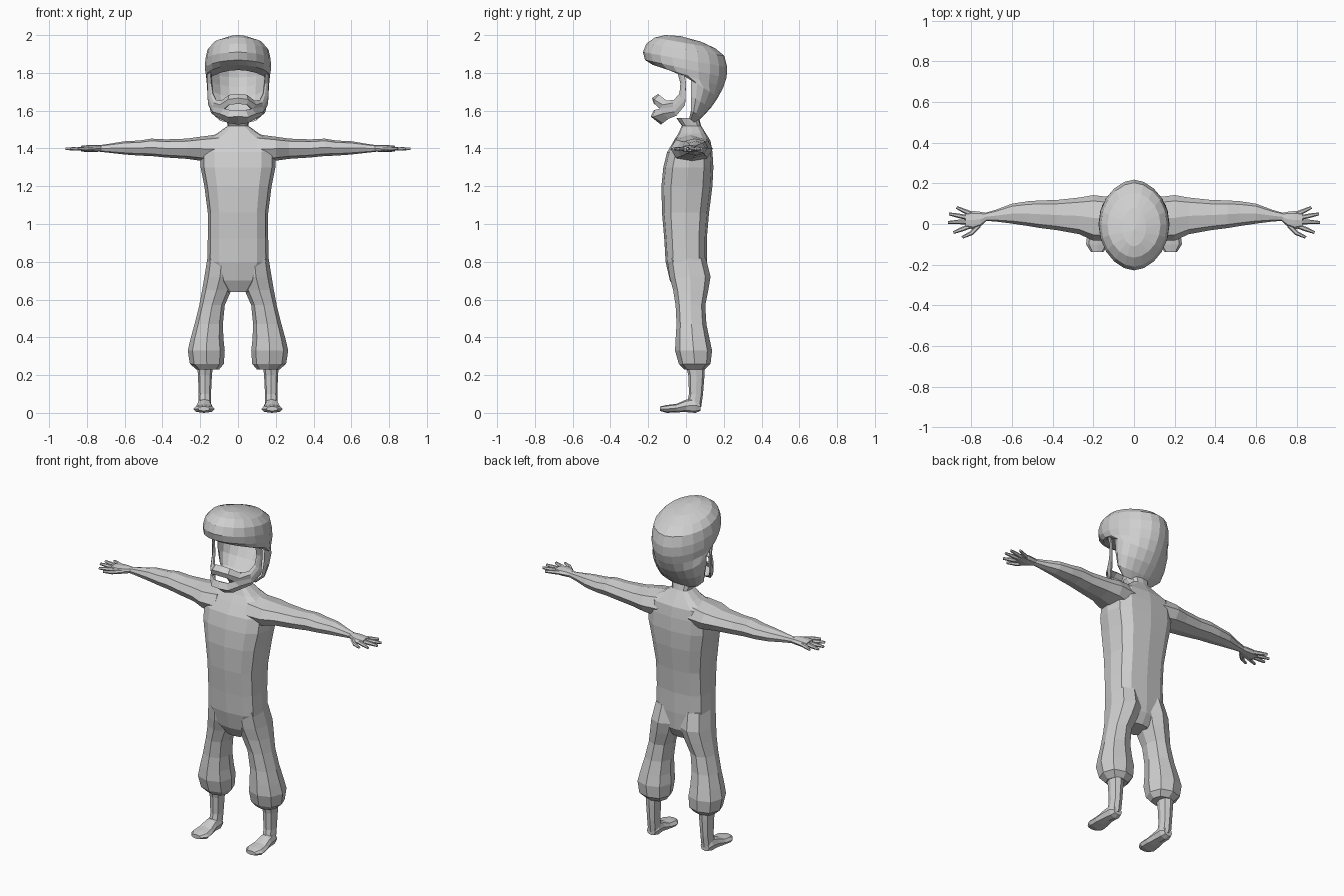
import bpy, bmesh, math
from mathutils import Vector

grey = bpy.data.materials.new("plain_grey")
grey.diffuse_color = (0.62, 0.62, 0.62, 1)


def finish(name, bm, mirror=False, thickness=0):
    bmesh.ops.remove_doubles(bm, verts=bm.verts, dist=0.0005)
    bmesh.ops.recalc_face_normals(bm, faces=bm.faces)
    me = bpy.data.meshes.new(name)
    bm.to_mesh(me)
    bm.free()
    me.materials.append(grey)
    ob = bpy.data.objects.new(name, me)
    bpy.context.collection.objects.link(ob)
    if mirror:
        ob.modifiers.new("mirror", 'MIRROR').use_mirror_objects = False if hasattr(
            bpy.types.MirrorModifier, "use_mirror_objects") else None
    if thickness:
        s = ob.modifiers.new("thickness", 'SOLIDIFY')
        s.thickness = thickness
        s.offset = 0
    return ob


def bridge(bm, rings, closed=True, keep=lambda r, i: True):
    vs = [[bm.verts.new(p) for p in ring] for ring in rings]
    n = len(vs[0])
    for r in range(len(vs) - 1):
        for i in range(n if closed else n - 1):
            j = (i + 1) % n
            if keep(r, i):
                bm.faces.new((vs[r][i], vs[r][j], vs[r + 1][j], vs[r + 1][i]))
    return vs


def loft(bm, rings, start=True, end=True):
    vs = bridge(bm, rings)
    if start:
        bm.faces.new(vs[0])
    if end:
        bm.faces.new(vs[-1])


def oval(axis, pos, a0, a1, b0, b1, n=8, power=0.85):
    """Rounded cross-section across one axis, from its limits on the other two."""
    pts = []
    for i in range(n):
        t = 2 * math.pi * (i + 0.0) / n
        c, s = math.cos(t), math.sin(t)
        a = (a0 + a1) / 2 + (a1 - a0) / 2 * math.copysign(abs(c) ** power, c)
        b = (b0 + b1) / 2 + (b1 - b0) / 2 * math.copysign(abs(s) ** power, s)
        pts.append({'x': (pos, a, b), 'y': (a, pos, b), 'z': (a, b, pos)}[axis])
    return pts


def mirrored(name, bm):
    """Copy the half across x = 0 and finish it as one object."""
    geo = bmesh.ops.duplicate(bm, geom=bm.verts[:] + bm.edges[:] + bm.faces[:])["geom"]
    for v in geo:
        if isinstance(v, bmesh.types.BMVert):
            v.co.x = -v.co.x
    return finish(name, bm)


# Torso with hips and open neck: z, half width, front, back
bm = bmesh.new()
loft(bm, [oval('z', z, -w, w, f, b, 12, 0.68) for z, w, f, b in [
    (0.64, 0.06, -0.05, 0.07), (0.70, 0.115, -0.085, 0.105), (0.80, 0.163, -0.108, 0.11),
    (0.92, 0.16, -0.115, 0.11), (1.06, 0.16, -0.127, 0.122), (1.20, 0.178, -0.13, 0.14),
    (1.30, 0.198, -0.12, 0.145), (1.38, 0.20, -0.10, 0.14), (1.44, 0.185, -0.065, 0.13),
    (1.48, 0.11, -0.04, 0.105), (1.52, 0.055, -0.022, 0.08), (1.56, 0.062, -0.05, 0.07)]],
    end=False)
finish("torso", bm)

# Puffy trouser legs: z, inner x, outer x, front, back
bm = bmesh.new()
loft(bm, [oval('z', *r) for r in [
    (0.82, 0.01, 0.162, -0.10, 0.105), (0.72, 0.012, 0.178, -0.087, 0.13),
    (0.65, 0.035, 0.19, -0.068, 0.118), (0.57, 0.07, 0.205, -0.055, 0.102),
    (0.47, 0.08, 0.23, -0.05, 0.108), (0.39, 0.077, 0.252, -0.055, 0.125),
    (0.33, 0.07, 0.266, -0.058, 0.138), (0.26, 0.075, 0.255, -0.038, 0.13),
    (0.23, 0.10, 0.22, -0.01, 0.10)]])
mirrored("trouser_legs", bm)

# Shins
bm = bmesh.new()
loft(bm, [oval('z', *r) for r in [
    (0.25, 0.132, 0.216, 0.0, 0.10), (0.20, 0.138, 0.212, 0.012, 0.098),
    (0.10, 0.143, 0.208, 0.016, 0.09), (0.03, 0.143, 0.21, 0.0, 0.08)]])
mirrored("shins", bm)

# Feet: y, inner x, outer x, bottom, top
bm = bmesh.new()
loft(bm, [oval('y', *r) for r in [
    (0.076, 0.15, 0.205, 0.01, 0.055), (0.05, 0.14, 0.215, 0.0, 0.08),
    (0.0, 0.14, 0.22, 0.004, 0.07), (-0.05, 0.13, 0.23, 0.003, 0.048),
    (-0.10, 0.124, 0.236, 0.0, 0.042), (-0.137, 0.15, 0.212, 0.01, 0.034)]])
mirrored("feet", bm)

# Arms: x, front, back, bottom, top
bm = bmesh.new()
loft(bm, [oval('x', *r) for r in [
    (0.10, -0.08, 0.13, 1.32, 1.475), (0.20, -0.082, 0.142, 1.335, 1.462),
    (0.27, -0.05, 0.13, 1.345, 1.452), (0.38, -0.03, 0.118, 1.352, 1.448),
    (0.46, -0.02, 0.116, 1.36, 1.452), (0.52, -0.01, 0.112, 1.362, 1.442),
    (0.60, 0.002, 0.10, 1.368, 1.438), (0.68, 0.012, 0.07, 1.377, 1.425),
    (0.735, 0.016, 0.054, 1.383, 1.417)]])
mirrored("arms", bm)

# Hands: palm, then five digits as tapered tubes
bm = bmesh.new()
loft(bm, [oval('x', *r) for r in [
    (0.725, 0.016, 0.054, 1.384, 1.416), (0.755, -0.012, 0.06, 1.381, 1.419),
    (0.79, -0.026, 0.064, 1.38, 1.418), (0.83, -0.018, 0.058, 1.384, 1.414)]])
digits = [((0.76, -0.005), (0.80, -0.045), (0.845, -0.066)),
          ((0.81, -0.012), (0.85, -0.027), (0.888, -0.042)),
          ((0.82, 0.010), (0.865, 0.010), (0.914, 0.008)),
          ((0.82, 0.032), (0.865, 0.041), (0.91, 0.05)),
          ((0.80, 0.05), (0.835, 0.064), (0.873, 0.082))]
for path in digits:
    d = (Vector(path[2]) - Vector(path[0])).normalized()
    rings = []
    for (x, y), r in zip(path, (0.012, 0.011, 0.007)):
        rings.append([(x - d.y * r * math.cos(k * math.pi / 3),
                       y + d.x * r * math.cos(k * math.pi / 3),
                       1.398 + r * math.sin(k * math.pi / 3)) for k in range(6)])
    loft(bm, rings)
mirrored("hands", bm)

# Head shell with an overhanging fringe and an open face:
# front z, back z, front y, back y, half width
N = 20
levels = [(2.0, 1.965, -0.11, 0.08, 0.06), (1.987, 1.93, -0.165, 0.155, 0.13),
          (1.955, 1.89, -0.21, 0.203, 0.162), (1.91, 1.83, -0.228, 0.218, 0.173),
          (1.868, 1.775, -0.217, 0.215, 0.175), (1.842, 1.725, -0.175, 0.198, 0.169),
          (1.815, 1.67, -0.05, 0.17, 0.165), (1.71, 1.615, -0.03, 0.132, 0.16),
          (1.62, 1.565, -0.005, 0.085, 0.145), (1.57, 1.535, 0.0, 0.05, 0.10)]
rings = []
for zf, zb, f, b, w in levels:
    ring = []
    for i in range(N):
        t = 2 * math.pi * i / N
        s, k = math.sin(t), (1 - math.cos(t)) / 2
        x = w * math.copysign(abs(s) ** 1.1, s)
        ring.append((x, f + (b - f) * k, zf + (zb - zf) * k))
    rings.append(ring)
bm = bmesh.new()
vs = bridge(bm, rings, keep=lambda r, i: r < 6 or 4 <= i < N - 4)
# crown ridge runs front to back
crown = bm.verts.new((0, -0.03, 1.995))
for i in range(N):
    bm.faces.new((vs[0][i], vs[0][(i + 1) % N], crown))
bmesh.ops.delete(bm, geom=[v for v in bm.verts if not v.link_faces], context='VERTS')
finish("head_shell", bm)


def half_strip(bm, stations):
    """Strip given as rows of points on the right, mirrored to the left."""
    for sx in (1, -1):
        bridge(bm, [[(sx * x, y, z) for x, y, z in row] for row in stations], closed=False)


# Open mouth: upper lip, lower lip with chin, and cheek straps up to the fringe
bm = bmesh.new()
half_strip(bm, [
    [(0, -0.145, 1.685), (0, -0.175, 1.665), (0, -0.165, 1.637)],
    [(0.045, -0.14, 1.68), (0.05, -0.165, 1.658), (0.045, -0.158, 1.633)],
    [(0.085, -0.10, 1.65), (0.092, -0.12, 1.63), (0.07, -0.135, 1.61)]])
half_strip(bm, [
    [(0, -0.165, 1.602), (0, -0.182, 1.57), (0, -0.13, 1.53)],
    [(0.04, -0.16, 1.602), (0.052, -0.172, 1.568), (0.05, -0.12, 1.538)],
    [(0.07, -0.135, 1.61), (0.092, -0.12, 1.585), (0.09, -0.09, 1.56)]])
half_strip(bm, [
    [(0.085, -0.10, 1.65), (0.092, -0.12, 1.63), (0.07, -0.135, 1.61),
     (0.092, -0.12, 1.585), (0.09, -0.09, 1.56)],
    [(0.115, -0.06, 1.655), (0.125, -0.065, 1.64), (0.13, -0.065, 1.62),
     (0.13, -0.06, 1.595), (0.12, -0.05, 1.575)],
    [(0.132, -0.03, 1.69), (0.14, -0.03, 1.68), (0.15, -0.022, 1.665),
     (0.155, -0.012, 1.65), (0.152, -0.005, 1.63)],
    [(0.14, -0.025, 1.745), (0.147, -0.022, 1.745), (0.154, -0.015, 1.745),
     (0.157, -0.008, 1.745), (0.158, 0.0, 1.745)],
    [(0.145, -0.045, 1.815), (0.15, -0.04, 1.815), (0.155, -0.03, 1.81),
     (0.158, -0.02, 1.805), (0.16, -0.01, 1.80)]])
finish("mouth_and_jaw", bm, thickness=0.01)
